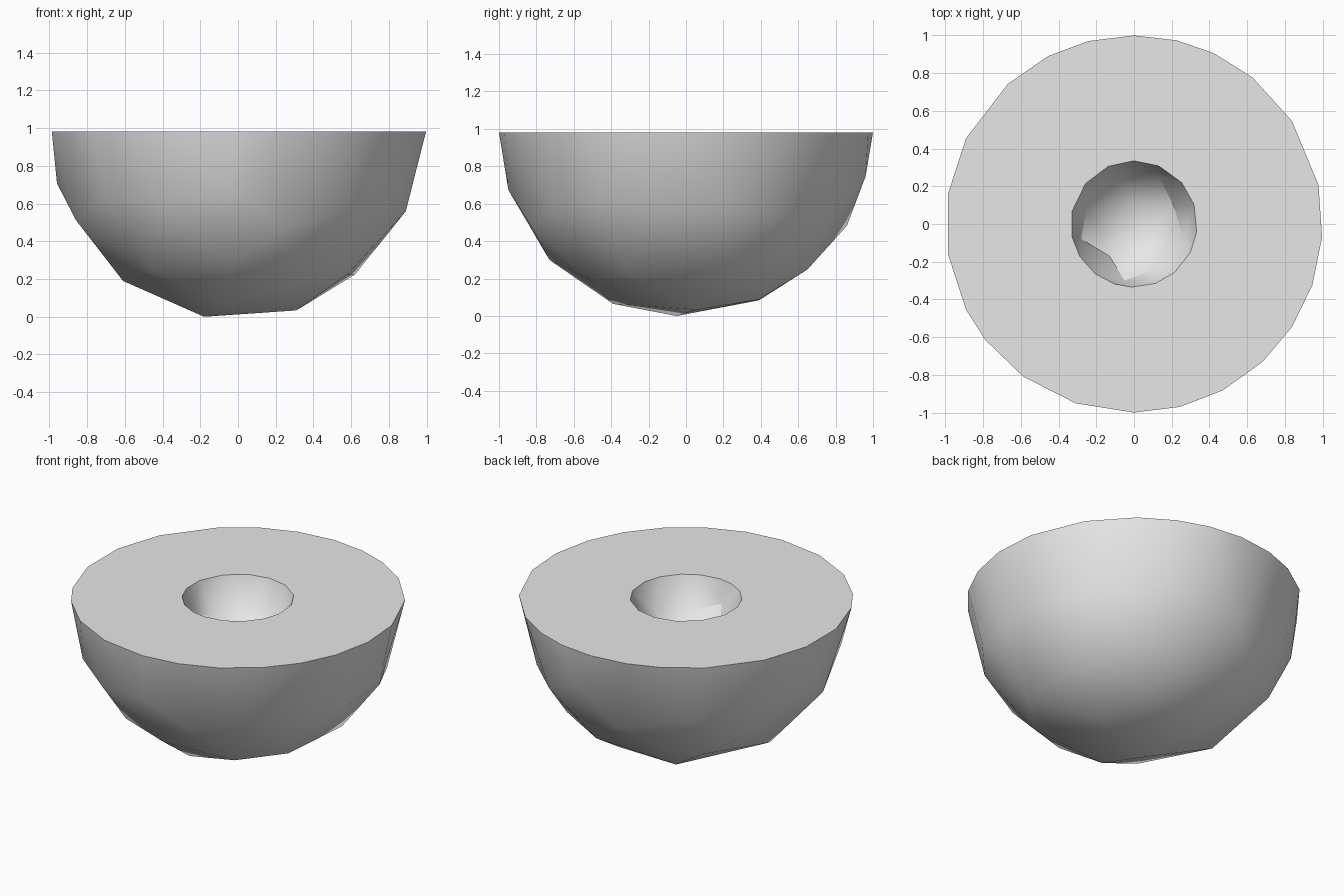
import bpy
import bmesh
from math import sin, cos, radians, sqrt

cube = bpy.data.objects.get("Cube")
if cube:
    bpy.data.objects.remove(cube, do_unlink=True)

RIM_HEIGHT = 0.982
HOLE_RADIUS = 0.335

# Rim corners as compass angles in degrees
OUTER_RIM = [90, 77, 65, 51, 33, 12, -4, -19, -33, -47, -62, -76, -90,
             -108, -126, -142, -153, -171, 171, 153, 132, 117, 104]
HOLE_RIM = [90, 67, 41, 18, -7, -27, -50, -70, -92, -108, -128, -149,
            -168, 168, 140, 114]

# Facet corners below the rim, in plan; height follows from the sphere
OUTER_CORNERS = [
    (-.18, -.05), (.31, .06), (.62, .2), (.89, -.17), (-.61, 0),
    (-.86, -.2), (-.96, .05), (-.08, -.39), (-.03, -.73), (-.05, -.95),
    (-.7, -.62), (-.4, -.83), (.25, -.83), (-.46, -.51), (.57, -.71),
    (.8, -.46), (.58, -.3), (.34, -.52), (.22, .39), (-.2, .39),
    (.2, .65), (-.1, .86), (.15, .96), (-.48, .52), (-.73, .38),
    (-.56, .73), (-.84, .46), (.5, .53), (.44, .8), (.74, .5),
    (.88, .22), (-.3, .7),
]
HOLE_CORNERS = [(-.25, .08), (-.28, -.08), (-.13, -.17), (-.05, -.3),
                (.08, -.06), (.21, .1), (-.1, .27), (-.01, .11),
                (.11, -.24), (.26, -.07), (.13, .25)]


def add_faceted_cap(bm, radius, rim, corners):
    """Wrap a faceted, open-topped half sphere around its corners."""
    verts = [bm.verts.new((radius * cos(radians(a)), radius * sin(radians(a)), RIM_HEIGHT))
             for a in rim]
    rim_set = set(verts)
    for x, y in corners:
        depth = sqrt(max(radius ** 2 - x * x - y * y, 0.0))
        verts.append(bm.verts.new((x, y, RIM_HEIGHT - depth)))
    bmesh.ops.convex_hull(bm, input=verts)
    lid = [f for f in bm.faces if all(v in rim_set for v in f.verts)]
    bmesh.ops.delete(bm, geom=lid, context='FACES')


bm = bmesh.new()
# Outer shell and hollow
add_faceted_cap(bm, 1.0, OUTER_RIM, OUTER_CORNERS)
add_faceted_cap(bm, HOLE_RADIUS, HOLE_RIM, HOLE_CORNERS)

# Flat ring joining the two rims
loose = [e for e in bm.edges if not e.link_faces]
bmesh.ops.delete(bm, geom=loose, context='EDGES')
rims = [e for e in bm.edges if e.is_boundary]
bmesh.ops.triangle_fill(bm, edges=rims, use_beauty=True, normal=(0, 0, 1))
bmesh.ops.recalc_face_normals(bm, faces=bm.faces[:])

mesh = bpy.data.meshes.new("bowl")
bm.to_mesh(mesh)
bm.free()
bowl = bpy.data.objects.new("bowl", mesh)
bpy.context.collection.objects.link(bowl)

# Single grey finish
grey = bpy.data.materials.new("light_grey")
grey.use_nodes = True
colour = (0.8, 0.8, 0.8, 1.0)
grey.diffuse_color = colour
grey.node_tree.nodes["Principled BSDF"].inputs["Base Color"].default_value = colour
mesh.materials.append(grey)

# Soft shading with crisp rims
bpy.ops.object.select_all(action='DESELECT')
bowl.select_set(True)
bpy.context.view_layer.objects.active = bowl
bpy.ops.object.shade_smooth_by_angle(angle=radians(30))
